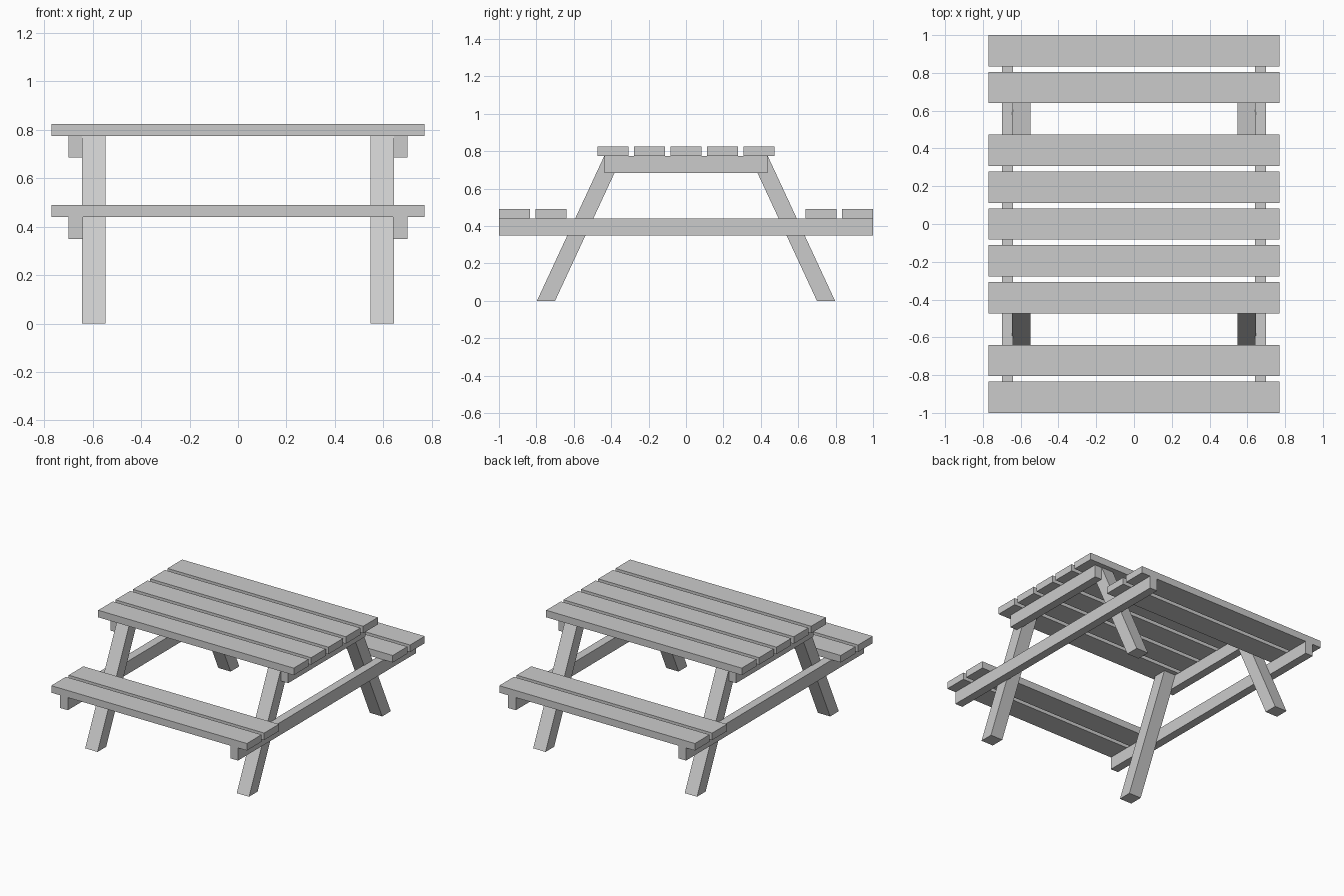
import bpy
import bmesh

cube = bpy.data.objects.get("Cube")
if cube:
    bpy.data.objects.remove(cube, do_unlink=True)

# Single plain material
GREY = (0.6, 0.6, 0.6, 1.0)
wood = bpy.data.materials.new("light_grey_wood")
wood.use_nodes = True
wood.diffuse_color = GREY
wood.node_tree.nodes["Principled BSDF"].inputs["Base Color"].default_value = GREY


def beam(name, x0, x1, profile):
    """Extrude a (y, z) profile along x from x0 to x1."""
    bm = bmesh.new()
    face = bm.faces.new([bm.verts.new((x0, y, z)) for y, z in profile])
    ext = bmesh.ops.extrude_face_region(bm, geom=[face])
    verts = [v for v in ext["geom"] if isinstance(v, bmesh.types.BMVert)]
    bmesh.ops.translate(bm, verts=verts, vec=(x1 - x0, 0, 0))
    bmesh.ops.recalc_face_normals(bm, faces=bm.faces)
    mesh = bpy.data.meshes.new(name)
    bm.to_mesh(mesh)
    bm.free()
    mesh.materials.append(wood)
    obj = bpy.data.objects.new(name, mesh)
    bpy.context.collection.objects.link(obj)
    return obj


def rect(y0, y1, z0, z1):
    return [(y0, z0), (y1, z0), (y1, z1), (y0, z1)]


HALF_LENGTH = 0.77
PLANK = 0.165      # plank width
PITCH = 0.195      # plank spacing
THICK = 0.05
TOP_Z, SEAT_Z = 0.775, 0.44


def plank(name, y, z):
    beam(name, -HALF_LENGTH, HALF_LENGTH,
         rect(y - PLANK / 2, y + PLANK / 2, z, z + THICK))


# Table top
for i in range(5):
    plank(f"table_plank_{i + 1}", (i - 2) * PITCH, TOP_Z)

# Benches
for side, sy in (("front", -1), ("back", 1)):
    outer = 1 - PLANK / 2
    plank(f"{side}_bench_outer_plank", sy * outer, SEAT_Z)
    plank(f"{side}_bench_inner_plank", sy * (outer - PITCH), SEAT_Z)

# End frames: cross rails and splayed legs
for side, sx in (("left", 1), ("right", -1)):
    beam(f"{side}_table_rail", sx * 0.64, sx * 0.70, rect(-0.435, 0.435, 0.685, TOP_Z))
    beam(f"{side}_bench_rail", sx * 0.64, sx * 0.70, rect(-1, 1, 0.35, SEAT_Z))
    for end, sy in (("front", -1), ("back", 1)):
        slant = [(0.70, 0), (0.797, 0), (0.437, TOP_Z), (0.34, TOP_Z)]
        beam(f"{end}_{side}_leg", sx * 0.548, sx * 0.645,
             [(sy * y, z) for y, z in slant])
